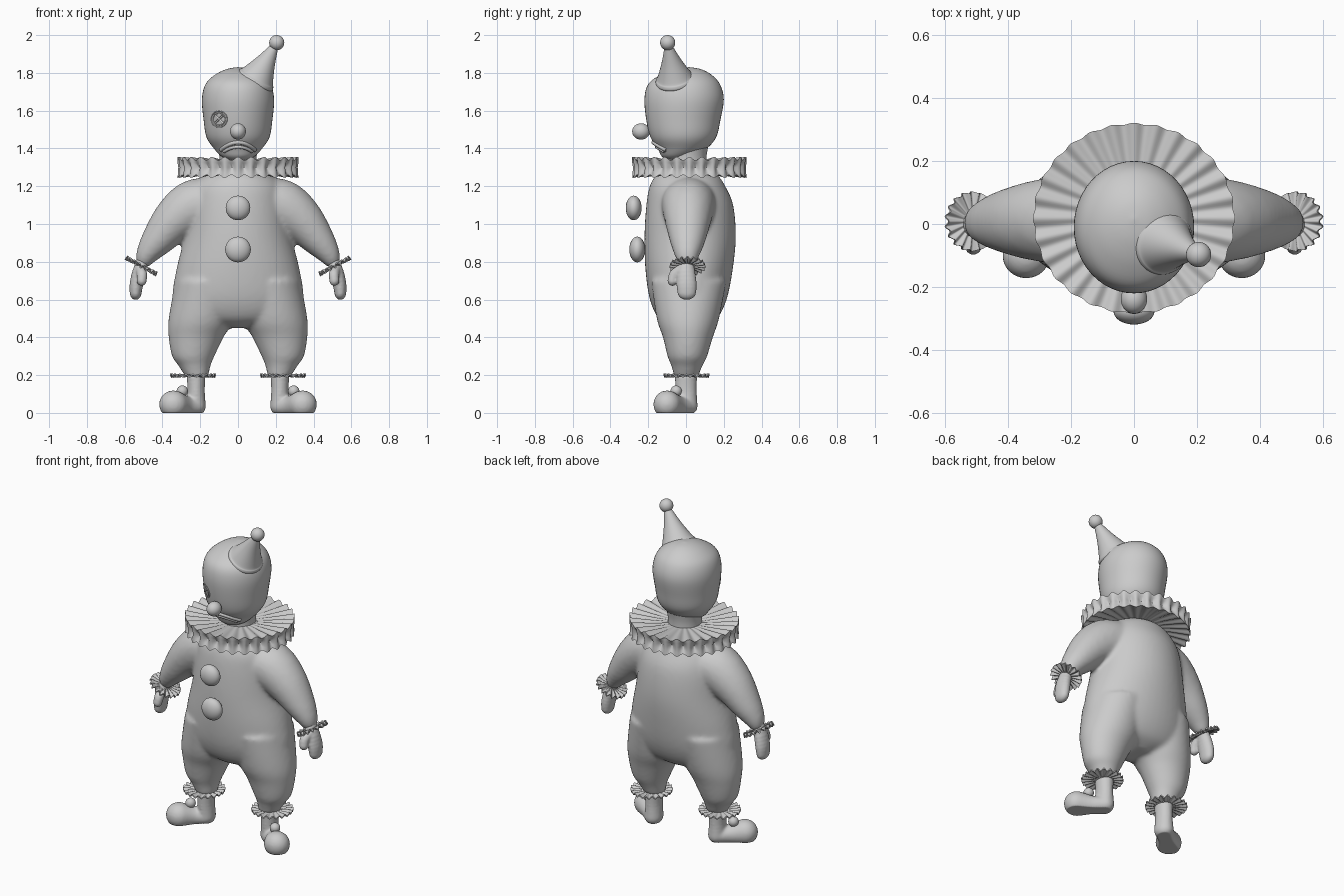
import bpy, bmesh
from math import sin, cos, pi
from mathutils import Matrix, Vector
from mathutils.bvhtree import BVHTree

if "Cube" in bpy.data.objects:
    bpy.data.objects.remove(bpy.data.objects["Cube"])


def finish(name, bm):
    bmesh.ops.recalc_face_normals(bm, faces=bm.faces)
    for f in bm.faces:
        f.smooth = True
    me = bpy.data.meshes.new(name)
    bm.to_mesh(me)
    bm.free()
    ob = bpy.data.objects.new(name, me)
    bpy.context.collection.objects.link(ob)
    return ob


def spline(rows, k=5):
    """Catmull-Rom interpolation of rows of numbers."""
    out, n = [], len(rows)
    for i in range(n - 1):
        a, b, c, d = (rows[max(i - 1, 0)], rows[i], rows[i + 1], rows[min(i + 2, n - 1)])
        for j in range(k):
            t = j / k
            out.append([0.5 * (2 * q + (r - p) * t + (2 * p - 5 * q + 4 * r - s) * t * t
                               + (3 * q - p - 3 * r + s) * t ** 3)
                        for p, q, r, s in zip(a, b, c, d)])
    return out + [list(rows[-1])]


def loft(bm, rows, n=48):
    """Stack of ellipses: rows of (z, cx, cy, rx, ry)."""
    rings = [[bm.verts.new((cx + rx * cos(2 * pi * i / n), cy + ry * sin(2 * pi * i / n), z))
              for i in range(n)] for z, cx, cy, rx, ry in spline(rows)]
    for a, b in zip(rings, rings[1:]):
        for i in range(n):
            bm.faces.new((a[i], a[(i + 1) % n], b[(i + 1) % n], b[i]))
    bm.faces.new(rings[0])
    bm.faces.new(rings[-1])


def ball(bm, c, r, seg=24):
    bmesh.ops.create_uvsphere(bm, u_segments=seg, v_segments=seg // 2, radius=1,
                              matrix=Matrix.Translation(c) @ Matrix.Diagonal((*r, 1)))


def chain(bm, rows, k=5):
    """Limb made of overlapping balls: rows of (x, y, z, rx, ry, rz)."""
    for x, y, z, *r in spline(rows, k):
        ball(bm, (x, y, z), r)


def fuse(ob, voxel, rounds):
    """Melt overlapping volumes into one soft skin."""
    m = ob.modifiers.new("fuse", 'REMESH')
    m.mode, m.voxel_size, m.use_smooth_shade = 'VOXEL', voxel, True
    s = ob.modifiers.new("soften", 'SMOOTH')
    s.factor, s.iterations = 0.5, rounds
    bpy.context.view_layer.objects.active = ob
    for mod in ("fuse", "soften"):
        bpy.ops.object.modifier_apply(modifier=mod)
    return ob


def frill(name, profile, folds, matrix, squash=1.0):
    """Pleated ring from a closed profile of (r, z, r wave, z wave)."""
    bm, n = bmesh.new(), folds * 10
    rings = []
    for r, z, wr, wz in profile:
        ring = []
        for i in range(n):
            a = 2 * pi * i / n
            w = cos(folds * a)
            R = r + wr * w
            ring.append(bm.verts.new(matrix @ Vector((R * cos(a), R * sin(a) * squash, z + wz * w))))
        rings.append(ring)
    for a, b in zip(rings, rings[1:] + rings[:1]):
        for i in range(n):
            bm.faces.new((a[i], a[(i + 1) % n], b[(i + 1) % n], b[i]))
    ob = finish(name, bm)
    ob.data.set_sharp_from_angle(angle=0.9)
    return ob


def sphere(name, c, r):
    bm = bmesh.new()
    ball(bm, c, r, 32)
    return finish(name, bm)


# Suit: torso, legs and sleeves fused
bm = bmesh.new()
loft(bm, [(.45, 0, .01, .06, .08), (.5, 0, .01, .28, .155), (.6, 0, .012, .345, .203),
          (.75, 0, .016, .328, .23), (.93, 0, .022, .285, .242), (1.1, 0, .02, .262, .23),
          (1.2, 0, .008, .235, .2), (1.26, 0, .005, .17, .16), (1.29, 0, .005, .08, .09)])
for s in (-1, 1):
    loft(bm, [(.7, s * .16, .015, .17, .2), (.5, s * .195, .01, .172, .165),
              (.4, s * .222, .01, .145, .132), (.3, s * .237, .007, .112, .105),
              (.25, s * .23, .005, .085, .083), (.19, s * .218, 0, .06, .062)])
    chain(bm, [(s * .14, .015, 1.12, .15, .15, .13), (s * .24, .012, 1.09, .14, .14, .14),
               (s * .335, .01, 1.02, .118, .122, .118), (s * .42, .008, .92, .09, .095, .085),
               (s * .475, .005, .85, .062, .068, .06), (s * .495, .005, .81, .045, .05, .04)])
fuse(finish("suit", bm), .012, 8)

# Head and neck
bm = bmesh.new()
loft(bm, [(1.34, 0, -.06, .05, .045), (1.36, 0, -.045, .09, .085), (1.4, 0, -.02, .128, .13),
          (1.46, 0, -.014, .167, .174), (1.55, 0, -.014, .182, .196), (1.66, 0, -.01, .191, .21),
          (1.74, 0, -.01, .172, .19), (1.79, 0, 0, .122, .135), (1.82, 0, .01, .06, .068),
          (1.83, 0, .015, .004, .004)])
head = finish("head", bm)
bm = bmesh.new()
loft(bm, [(1.25, 0, .01, .1, .1), (1.35, 0, .01, .098, .098), (1.42, 0, .01, .11, .11)])
finish("neck", bm)

# Face details laid on the front of the head
bpy.context.view_layer.update()
tree = BVHTree.FromObject(head, bpy.context.evaluated_depsgraph_get())


def face_line(name, pts, r, closed=False):
    cu = bpy.data.curves.new(name, 'CURVE')
    cu.dimensions, cu.bevel_depth, cu.bevel_resolution, cu.use_fill_caps = '3D', r, 3, True
    sp = cu.splines.new('POLY')
    sp.points.add(len(pts) - 1)
    sp.use_cyclic_u = closed
    for p, (x, z) in zip(sp.points, pts):
        hit = tree.ray_cast(Vector((x, -1, z)), Vector((0, 1, 0)))[0]
        p.co = (x, hit.y if hit else -.1, z, 1)
    ob = bpy.data.objects.new(name, cu)
    bpy.context.collection.objects.link(ob)
    bpy.ops.object.select_all(action='DESELECT')
    ob.select_set(True)
    bpy.context.view_layer.objects.active = ob
    bpy.ops.object.convert(target='MESH')


for name, top, half, drop, r in (("upper_lip", 1.432, .09, .04, .011), ("lower_lip", 1.408, .075, .025, .009)):
    face_line(name, [(half * t / 12, top - drop * (t / 12) ** 2) for t in range(-12, 13)], r)
ex, ez = -.1, 1.555
for name, R in (("eye_rim", .042), ("eye_inner_rim", .032)):
    face_line(name, [(ex + R * cos(i * pi / 18), ez + R * sin(i * pi / 18)) for i in range(36)], .003, True)
for s in (-1, 1):
    face_line("eye_stitch", [(ex + t * .005, ez + s * t * .005) for t in range(-4, 5)], .005)
sphere("nose", (0, -.238, 1.49), (.042, .047, .043))

# Leaning hat with brim roll and pompom
base, tip = Vector((.098, -.06, 1.77)), Vector((.205, -.097, 1.96))
axis = tip - base
turn = axis.to_track_quat('Z', 'Y').to_matrix().to_4x4()
L = axis.length
bm = bmesh.new()
loft(bm, [(-.025, 0, 0, .095, .095), (-.012, 0, 0, .104, .104), (.003, 0, 0, .1, .1),
          (.02, 0, 0, .088, .088), (L * .5, 0, 0, .05, .05), (L, 0, 0, .014, .014)])
bm.transform(Matrix.Translation(base) @ turn)
finish("hat", bm)
sphere("hat_pompom", tip, (.04, .04, .04))

# Neck ruff
frill("neck_ruff", [(.08, 1.325, 0, 0), (.2, 1.335, 0, .004), (.318, 1.346, .003, .009),
                    (.313, 1.325, .008, .004), (.302, 1.3, .014, 0), (.308, 1.275, .01, -.004),
                    (.316, 1.252, .004, -.008), (.3, 1.256, .004, -.008), (.2, 1.268, 0, -.004),
                    (.08, 1.275, 0, 0)], 28, Matrix.Translation((0, .018, 0)), .945)

# Suit buttons
sphere("upper_button", (0, -.277, 1.085), (.065, .042, .065))
sphere("lower_button", (0, -.258, .865), (.068, .042, .068))

for s in (-1, 1):
    # Wrist and ankle frills
    thin = [(.03, .004, 0, 0), (.06, .004, 0, .004), (.093, .004, .002, .009),
            (.093, -.004, .002, .009), (.06, -.004, 0, .004), (.03, -.004, 0, 0)]
    tilt = Vector((s * .47, 0, -.88)).to_track_quat('Z', 'Y').to_matrix().to_4x4()
    frill("wrist_frill", thin, 18, Matrix.Translation((s * .512, .008, .778)) @ tilt)
    wide = [(r * 1.29, z, wr, wz * .8) for r, z, wr, wz in thin]
    frill("ankle_frill", wide, 20, Matrix.Translation((s * .238, .003, .197)))

    # Mitten hand with thumb
    bm = bmesh.new()
    chain(bm, [(s * .505, 0, .8, .034, .038, .03), (s * .525, 0, .74, .036, .05, .04),
               (s * .538, .003, .68, .036, .054, .045), (s * .542, .004, .64, .032, .05, .042)], 3)
    chain(bm, [(s * .515, -.03, .755, .028, .03, .028), (s * .508, -.062, .73, .028, .028, .03),
               (s * .51, -.072, .7, .026, .026, .028)], 3)
    fuse(finish("hand", bm), .006, 4)

    # Shoe with round toe and flat sole
    bm = bmesh.new()
    chain(bm, [(s * .222, 0, .19, .05, .06, .03), (s * .222, 0, .12, .047, .058, .04),
               (s * .222, .002, .04, .052, .06, .05)], 4)
    chain(bm, [(s * .222, .002, .035, .052, .06, .05), (s * .28, -.045, .036, .055, .055, .055),
               (s * .342, -.1, .045, .076, .073, .074)], 4)
    shoe = fuse(finish("shoe", bm), .008, 5)
    for v in shoe.data.vertices:
        v.co.z = max(v.co.z, 0)
    sphere("shoe_pompom", (s * .295, -.052, .115), (.03, .03, .03))
